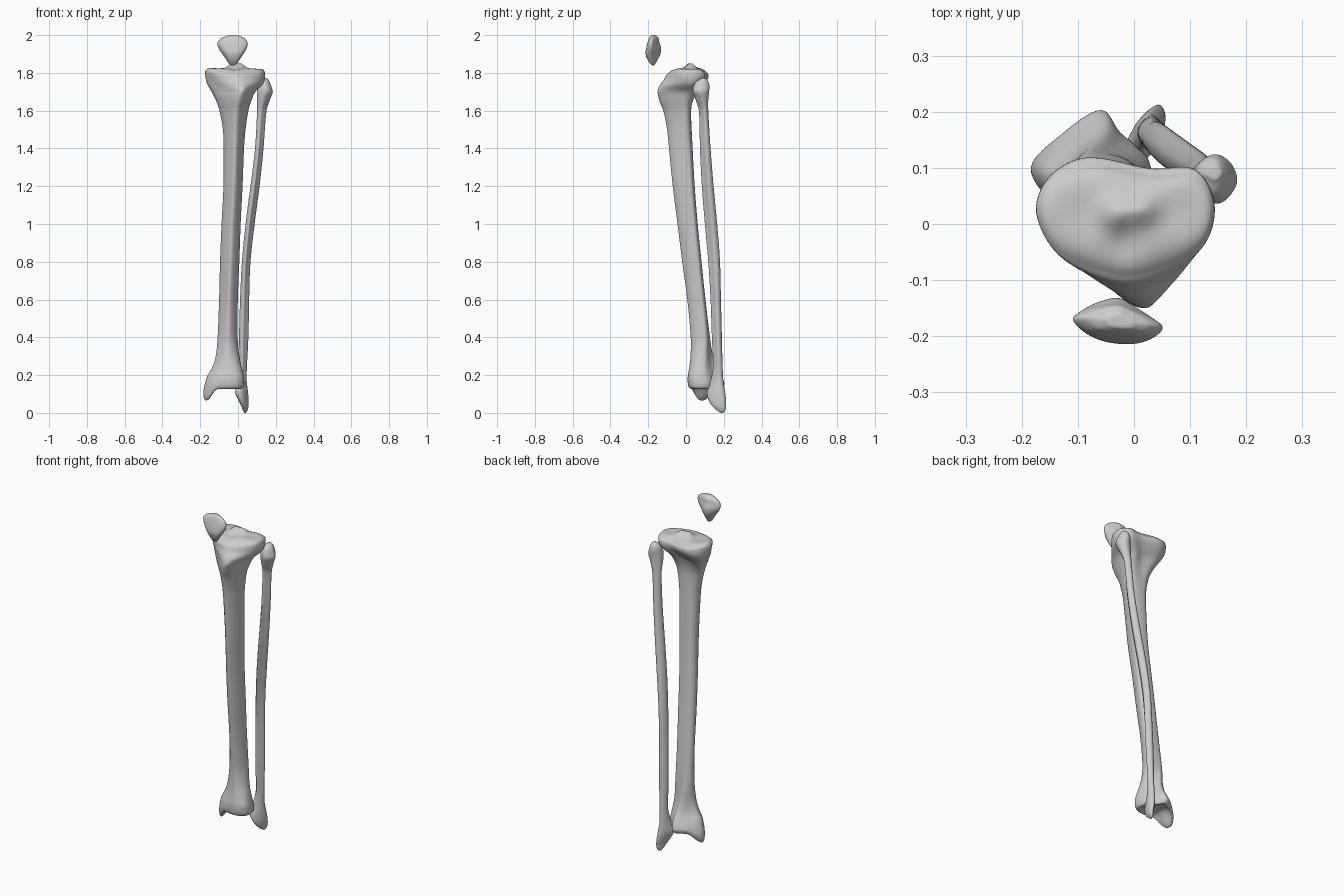
import bpy, math
from mathutils import Vector

SIDES = 64


def closed_curve(pts):
    """Smooth closed outline through a few points, scaled to a -1..1 box."""
    n, out = len(pts), []
    for k in range(SIDES):
        f = k * n / SIDES
        i, t = int(f), f - int(f)
        a, b, c, d = (Vector(pts[(i + j) % n]) for j in (-1, 0, 1, 2))
        out.append(0.5 * (2 * b + (c - a) * t + (2 * a - 5 * b + 4 * c - d) * t * t
                          + (3 * b - a - 3 * c + d) * t ** 3))
    return unit_box(out)


def unit_box(pts):
    xs, ys = [p.x for p in pts], [p.y for p in pts]
    cx, cy = (max(xs) + min(xs)) / 2, (max(ys) + min(ys)) / 2
    hx, hy = (max(xs) - min(xs)) / 2, (max(ys) - min(ys)) / 2
    return [Vector(((p.x - cx) / hx, (p.y - cy) / hy)) for p in pts]


def smooth_rows(rows, steps):
    """Hermite interpolation of station rows along z (first column)."""
    def slope(i, c):
        a, b = rows[max(i - 1, 0)], rows[min(i + 1, len(rows) - 1)]
        return (b[c] - a[c]) / (b[0] - a[0])
    out = []
    for i in range(len(rows) - 1):
        p, q = rows[i], rows[i + 1]
        h = q[0] - p[0]
        for s in range(steps):
            t = s / steps
            row = [p[0] + h * t]
            for c in range(1, len(p)):
                row.append((2 * t**3 - 3 * t**2 + 1) * p[c] + (t**3 - 2 * t**2 + t) * h * slope(i, c)
                           + (3 * t**2 - 2 * t**3) * q[c] + (t**3 - t**2) * h * slope(i + 1, c))
            out.append(row)
    return out + [list(rows[-1])]


def bone(name, rows, outlines, caps=(0.004, 0.004), warp=None, steps=5):
    """Loft stations (z, x0, x1, y0, y1, outline index), top to bottom, with domed ends."""
    shapes = [closed_curve(o) for o in outlines]
    rings = []
    for z, x0, x1, y0, y1, s in smooth_rows(rows, steps):
        s = min(max(s, 0), len(shapes) - 1)
        i = min(int(s), len(shapes) - 2) if len(shapes) > 1 else 0
        j = min(i + 1, len(shapes) - 1)
        blend = unit_box([a.lerp(b, s - i) for a, b in zip(shapes[i], shapes[j])])
        rings.append([Vector(((x0 + x1) / 2 + p.x * (x1 - x0) / 2,
                              (y0 + y1) / 2 + p.y * (y1 - y0) / 2, z)) for p in blend])

    def cap(ring, height):
        c = sum(ring, Vector()) / SIDES
        res = []
        for t in (0.95, 0.88, 0.78, 0.66, 0.54, 0.42, 0.3, 0.18, 0.06):
            res.append([c.lerp(p, t) + Vector((0, 0, height * (1 - t ** 5))) for p in ring])
        return res
    rings = cap(rings[0], caps[0])[::-1] + rings + cap(rings[-1], -caps[1])
    verts = [warp(v) if warp else v for r in rings for v in r]
    faces = []
    for r in range(len(rings) - 1):
        for k in range(SIDES):
            a, b = r * SIDES + k, r * SIDES + (k + 1) % SIDES
            faces.append((a, a + SIDES, b + SIDES, b))
    last = (len(rings) - 1) * SIDES
    faces.append(tuple(range(SIDES)))
    faces.append(tuple(range(last + SIDES - 1, last - 1, -1)))
    me = bpy.data.meshes.new(name)
    me.from_pydata(verts, [], faces)
    me.shade_smooth()
    ob = bpy.data.objects.new(name, me)
    bpy.context.collection.objects.link(ob)
    return ob


def ramp(t):
    t = min(max(t, 0), 1)
    return t * t * (3 - 2 * t)


def bump(x, y, cx, cy, r):
    return math.exp(-((x - cx) ** 2 + (y - cy) ** 2) / r ** 2)


# Shin bone outlines: plateau, tuberosity, triangular shaft, ankle end
plateau = [(-.02, -.105), (.07, -.08), (.13, -.03), (.143, .04), (.11, .098),
           (.03, .1), (-.08, .12), (-.15, .085), (-.175, .02), (-.13, -.06)]
tuberosity = [(.02, -.15), (.055, -.11), (.085, -.03), (.09, .03), (.04, .06),
              (-.02, .05), (-.1, .06), (-.14, .03), (-.125, -.04), (-.04, -.115)]
shaft = [(-.02, -.07), (.004, -.047), (.02, -.01), (.024, .025), (.005, .04),
         (-.03, .045), (-.06, .04), (-.077, .015), (-.068, -.02), (-.045, -.053)]
ankle = [(-.06, .01), (0, .018), (.03, .05), (.03, .1), (.015, .13),
         (-.025, .165), (-.06, .205), (-.13, .16), (-.183, .1), (-.14, .035)]


def shin_detail(v):
    x, y, z = v
    if z > 1.74:   # raised side rims, hollow condyles and central spines
        v.z += 0.02 * ramp((z - 1.74) / .06) * min((x / .16) ** 2, 1)
        top = ramp((z - 1.8) / .02)
        v.z += top * (.026 * bump(x, y, -.03, .02, .028) + .024 * bump(x, y, .015, .025, .025)
                      - .01 * bump(x, y, -.1, .02, .05) - .008 * bump(x, y, .085, .02, .045)
                      - .008 * bump(x, y, -.02, -.04, .03))
    if z < .2:     # inner ankle projection
        v.z -= .062 * ramp((-.1 - x) / .06) * ramp((.2 - z) / .07) * math.exp(-((y - .085) / .06) ** 2)
    return v


bone("shin_bone", [
    (1.802, -.165, .135, -.09, .105, 0), (1.79, -.174, .142, -.104, .118, 0),
    (1.765, -.172, .143, -.116, .115, .2), (1.735, -.16, .128, -.138, .092, .6),
    (1.70, -.14, .092, -.15, .06, 1), (1.65, -.115, .07, -.14, .036, 1.3),
    (1.6, -.098, .055, -.12, .027, 1.6), (1.5, -.08, .04, -.1, .03, 2),
    (1.4, -.076, .032, -.09, .035, 2), (1.2, -.077, .024, -.07, .046, 2),
    (1.0, -.087, .014, -.045, .062, 2), (.8, -.095, .007, -.02, .082, 2),
    (.6, -.1, -.001, .007, .103, 2), (.4, -.108, -.002, .025, .127, 2.2),
    (.3, -.118, .007, .024, .143, 2.6), (.24, -.137, .02, .017, .163, 2.85),
    (.19, -.166, .031, .009, .19, 3), (.155, -.183, .033, .01, .203, 3),
    (.135, -.18, .028, .016, .196, 3), (.127, -.172, .02, .025, .185, 3)],
    [plateau, tuberosity, shaft, ankle], caps=(.024, -.012), warp=shin_detail)

# Calf bone: rounded head, three-sided shaft, outer ankle knob
head = [(0, -1), (.6, -.8), (1, -.1), (.8, .6), (.3, 1), (-.3, .9), (-.85, .4), (-.9, -.4)]
three_sided = [(-.2, -1), (.4, -.5), (1, .1), (.9, .6), (.2, 1), (-.5, .8), (-1, .1), (-.8, -.6)]
knob = [(-.5, -1), (.2, -.8), (.8, -.1), (1, .6), (.5, 1), (-.1, .7), (-.6, .2), (-1, -.5)]
bone("calf_bone", [
    (1.768, .125, .158, .075, .108, 0), (1.755, .112, .166, .055, .118, 0),
    (1.73, .104, .176, .04, .124, 0), (1.70, .1, .184, .037, .122, 0),
    (1.66, .1, .17, .05, .118, .3), (1.6, .101, .151, .068, .118, .8),
    (1.4, .09, .135, .074, .13, 1), (1.2, .066, .114, .084, .146, 1),
    (1.0, .04, .088, .1, .165, 1), (.8, .021, .066, .118, .18, 1),
    (.6, .011, .059, .13, .185, 1), (.4, .006, .055, .137, .19, 1),
    (.24, .008, .047, .143, .194, 1.2), (.17, -.002, .046, .13, .198, 1.6),
    (.11, -.015, .053, .112, .207, 2), (.07, 0, .056, .118, .212, 2),
    (.035, .018, .055, .14, .212, 2), (.012, .026, .05, .165, .208, 2),
    (.004, .032, .044, .178, .2, 2)],
    [head, three_sided, knob])

# Kneecap
lens = [(-.02, -.213), (.03, -.208), (.05, -.187), (.03, -.165), (0, -.145),
        (-.03, -.13), (-.07, -.138), (-.1, -.155), (-.11, -.172), (-.08, -.203)]
bone("kneecap", [
    (1.997, -.055, .005, -.187, -.157, 0), (1.986, -.085, .03, -.194, -.146, 0),
    (1.962, -.108, .05, -.203, -.141, 0), (1.93, -.103, .046, -.211, -.132, 0),
    (1.9, -.083, .028, -.214, -.135, 0), (1.87, -.062, .008, -.204, -.15, 0),
    (1.85, -.05, -.006, -.19, -.161, 0), (1.842, -.04, -.016, -.182, -.168, 0)],
    [lens], caps=(.003, .003))
